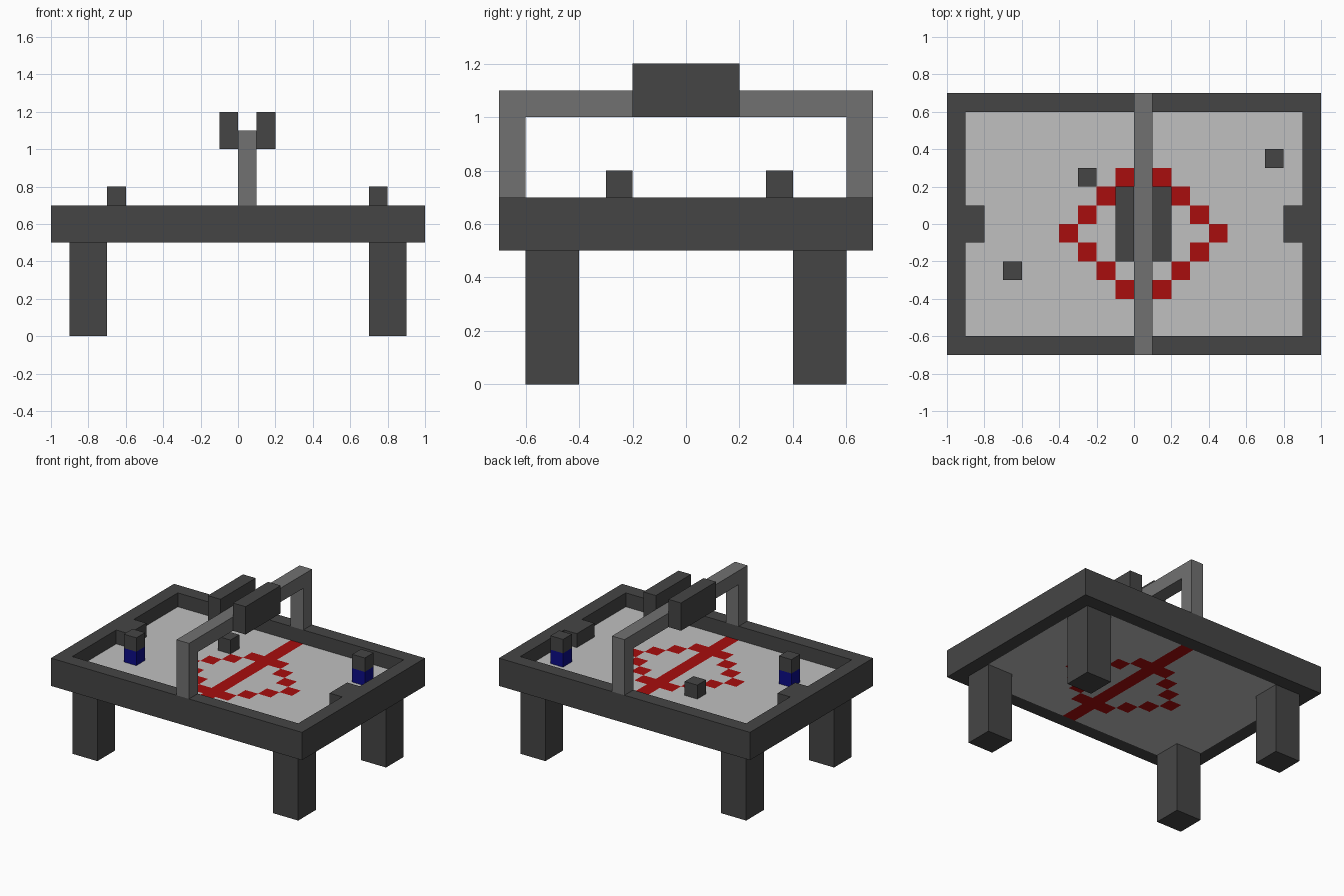
import bpy
import bmesh
from mathutils import Vector

default = bpy.data.objects.get("Cube")
if default:
    bpy.data.objects.remove(default, do_unlink=True)


def make_material(name, rgb):
    """Material from 0-255 display values, converted to linear."""
    lin = [((c / 255 + 0.055) / 1.055) ** 2.4 if c > 10 else c / 255 / 12.92 for c in rgb]
    mat = bpy.data.materials.new(name)
    mat.use_nodes = True
    mat.diffuse_color = (*lin, 1)
    mat.node_tree.nodes["Principled BSDF"].inputs["Base Color"].default_value = (*lin, 1)
    return mat


DARK = make_material("dark grey", (69, 69, 69))
GREY = make_material("mid grey", (113, 113, 113))
PALE = make_material("pale grey", (192, 192, 192))
RED = make_material("red", (168, 13, 13))
BLUE = make_material("dark blue", (12, 12, 135))


def finish(name, bm, *mats):
    mesh = bpy.data.meshes.new(name)
    bm.to_mesh(mesh)
    bm.free()
    for m in mats:
        mesh.materials.append(m)
    obj = bpy.data.objects.new(name, mesh)
    bpy.context.collection.objects.link(obj)
    return obj


def box(name, lo, hi, mat):
    """Box between two opposite corners."""
    lo, hi = Vector(lo), Vector(hi)
    bm = bmesh.new()
    bmesh.ops.create_cube(bm, size=1)
    bmesh.ops.scale(bm, vec=hi - lo, verts=bm.verts)
    bmesh.ops.translate(bm, vec=(lo + hi) / 2, verts=bm.verts)
    return finish(name, bm, mat)


def thicken(obj, depth):
    mod = obj.modifiers.new("Thickness", 'SOLIDIFY')
    mod.thickness = depth
    mod.offset = -1


# Raised rim around the table: a flat ring given depth
bm = bmesh.new()
corners = [(-1, -1), (1, -1), (1, 1), (-1, 1)]
outer = [bm.verts.new((sx, sy * 0.7, 0.7)) for sx, sy in corners]
inner = [bm.verts.new((sx * 0.9, sy * 0.6, 0.7)) for sx, sy in corners]
for i in range(4):
    j = (i + 1) % 4
    bm.faces.new((outer[i], outer[j], inner[j], inner[i]))
thicken(finish("table_rim", bm, DARK), 0.2)

# Playing surface: grid of tiles, red on the centre line and the diamond ring
bm = bmesh.new()
bmesh.ops.create_grid(bm, x_segments=18, y_segments=12, size=0.5)
bmesh.ops.scale(bm, vec=(1.8, 1.2, 1), verts=bm.verts)
bmesh.ops.translate(bm, vec=(0, 0, 0.6), verts=bm.verts)
for f in bm.faces:
    c = f.calc_center_median()
    i = abs(round((c.x - 0.05) * 10))
    j = abs(round((c.y + 0.05) * 10))
    f.material_index = int(i == 0 or i + j == 4)
thicken(finish("playing_surface", bm, PALE, RED), 0.1)

# Legs and goals, mirrored
for sx, side in ((-1, "right"), (1, "left")):
    for sy, end in ((-1, "front"), (1, "back")):
        x, y = sx * 0.8, sy * 0.5
        box(f"{end}_{side}_leg", (x - 0.1, y - 0.1, 0), (x + 0.1, y + 0.1, 0.5), DARK)
    x = sx * 0.85
    box(f"{side}_goal", (x - 0.05, -0.1, 0.6), (x + 0.05, 0.1, 0.7), DARK)

# Mallets: blue base with dark handle
for side, x, y in (("right", -0.7, -0.3), ("left", 0.7, 0.3)):
    box(f"{side}_mallet_base", (x, y, 0.6), (x + 0.1, y + 0.1, 0.7), BLUE)
    box(f"{side}_mallet_handle", (x, y, 0.7), (x + 0.1, y + 0.1, 0.8), DARK)

# Puck
box("puck", (-0.3, 0.2, 0.6), (-0.2, 0.3, 0.7), DARK)

# Overhead arch: U-shaped profile given depth
bm = bmesh.new()
profile = [(-0.7, 0.7), (-0.6, 0.7), (-0.6, 1.0), (0.6, 1.0),
           (0.6, 0.7), (0.7, 0.7), (0.7, 1.1), (-0.7, 1.1)]
bm.faces.new([bm.verts.new((0.1, y, z)) for y, z in profile])
thicken(finish("overhead_arch", bm, GREY), 0.1)

# Score panels on both sides of the arch
for side, x in (("right", -0.1), ("left", 0.1)):
    box(f"{side}_score_panel", (x, -0.2, 1.0), (x + 0.1, 0.2, 1.2), DARK)
